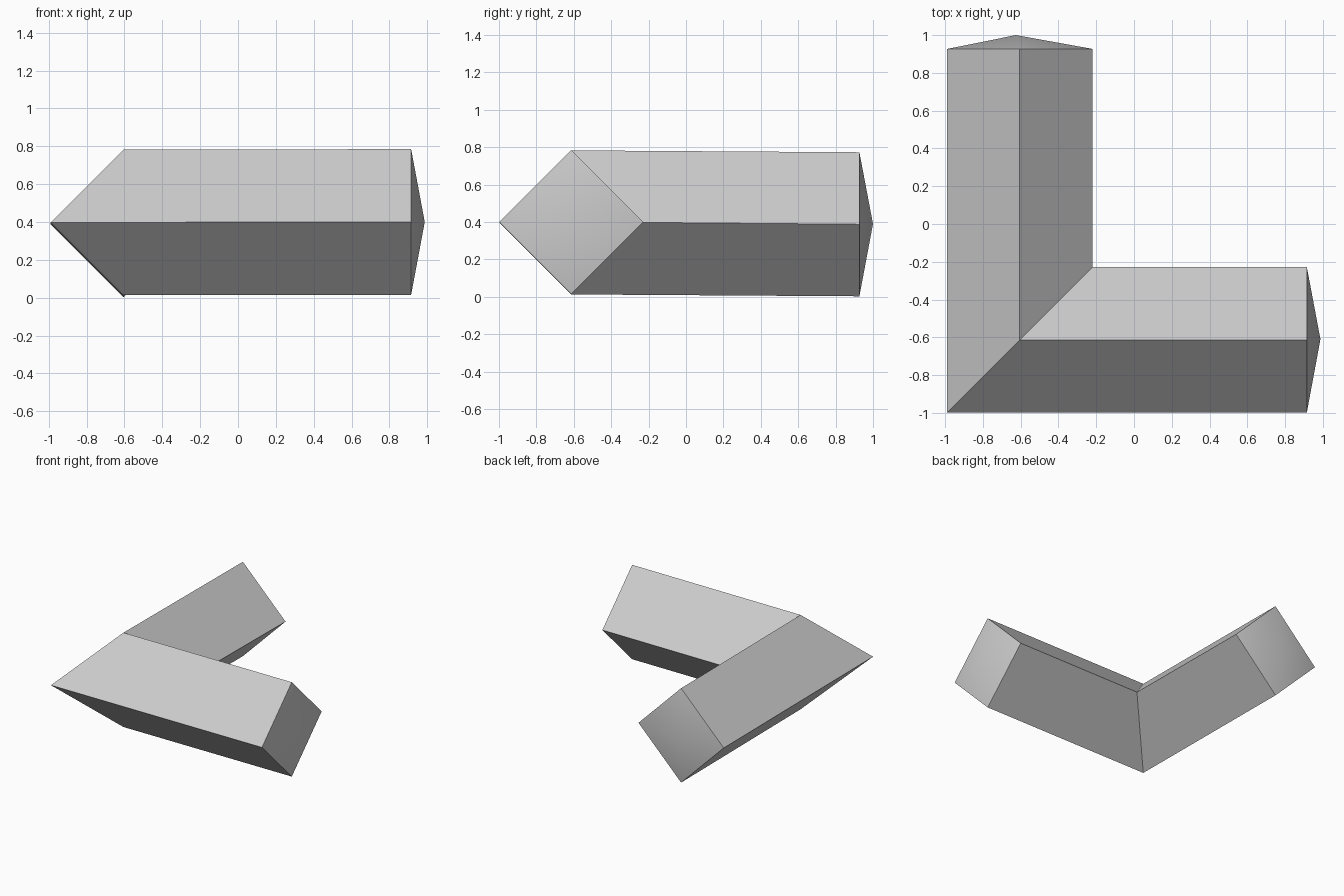
import bpy
import bmesh
from mathutils import Vector

cube = bpy.data.objects.get("Cube")
if cube:
    bpy.data.objects.remove(cube)

RADIUS = 0.385

# One plain grey for the whole beam
grey = bpy.data.materials.new("light_grey")
grey.use_nodes = True
colour = (0.61, 0.61, 0.61, 1)
grey.diffuse_color = colour
grey.node_tree.nodes["Principled BSDF"].inputs["Base Color"].default_value = colour


def diamond(bm, centre, outward):
    """Ring of four corners: bottom, outer, top, inner."""
    c, side, up = Vector(centre), Vector(outward) * RADIUS, Vector((0, 0, RADIUS))
    return [bm.verts.new(c + offset) for offset in (-up, side, up, -side)]


def cap(bm, ring, apex):
    """Shallow pyramid closing one end."""
    tip = bm.verts.new(apex)
    for i in range(4):
        bm.faces.new((ring[i], ring[(i + 1) % 4], tip))


# Diamond section swept round a mitred right-angle corner
bm = bmesh.new()
rings = [
    diamond(bm, (0.915, -0.613, 0.4), (0, -1, 0)),
    diamond(bm, (-0.605, -0.613, 0.398), (-1, -1, 0)),
    diamond(bm, (-0.605, 0.927, 0.388), (-1, 0, 0)),
]
for a, b in zip(rings, rings[1:]):
    for i in range(4):
        j = (i + 1) % 4
        bm.faces.new((a[i], a[j], b[j], b[i]))

# End caps
cap(bm, rings[0], (0.987, -0.61, 0.4))
cap(bm, rings[-1], (-0.625, 1.0, 0.39))
bmesh.ops.recalc_face_normals(bm, faces=bm.faces)

mesh = bpy.data.meshes.new("angled_beam")
bm.to_mesh(mesh)
bm.free()
mesh.materials.append(grey)
beam = bpy.data.objects.new("angled_beam", mesh)
bpy.context.collection.objects.link(beam)

# Caps shade smoothly, long edges stay sharp
bpy.ops.object.select_all(action="DESELECT")
beam.select_set(True)
bpy.context.view_layer.objects.active = beam
bpy.ops.object.shade_smooth_by_angle()
